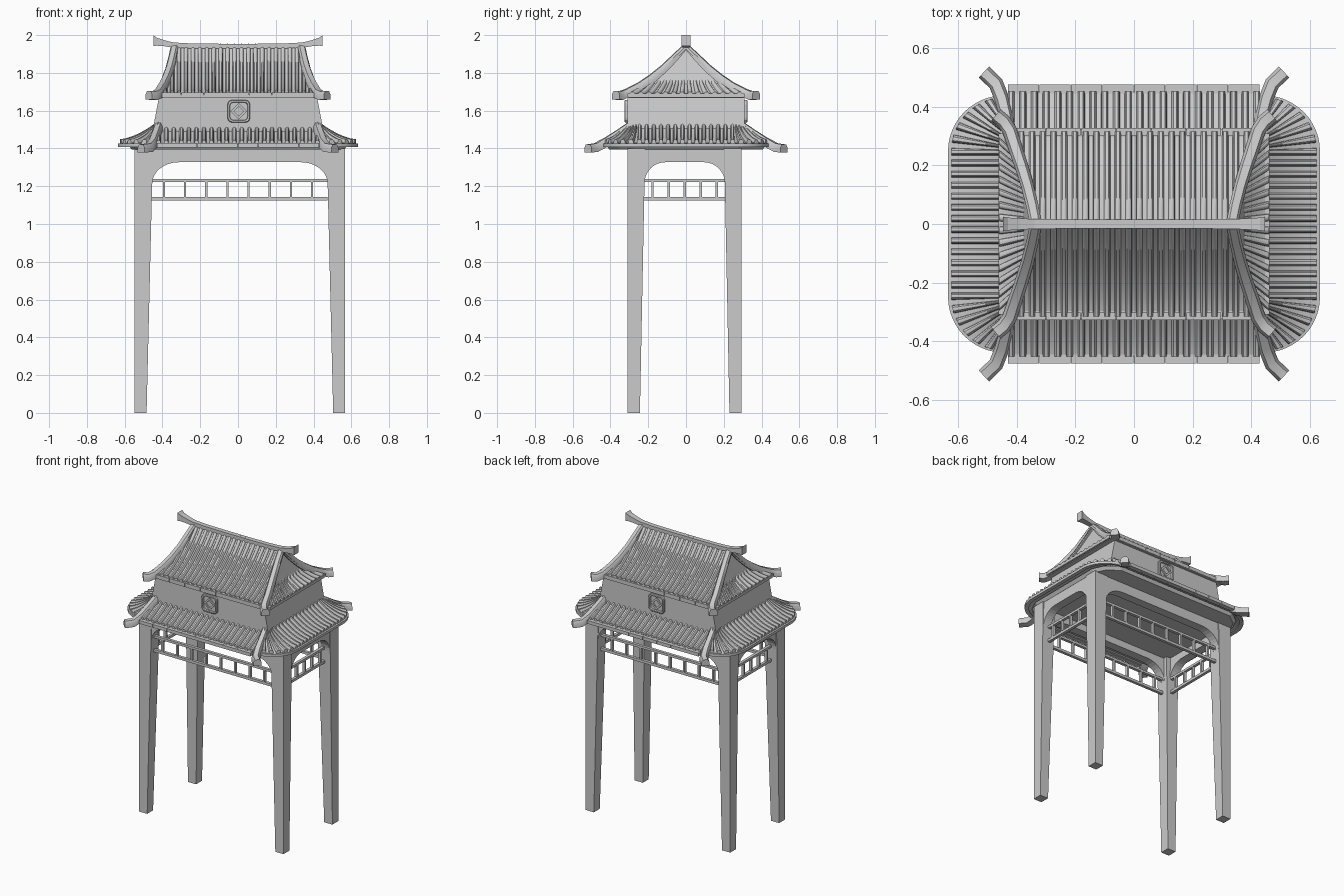
import bpy, bmesh
from math import sin, cos, pi, radians
from mathutils import Vector

if "Cube" in bpy.data.objects:
    bpy.data.objects.remove(bpy.data.objects["Cube"])


def make(name, verts, faces, smooth=False):
    me = bpy.data.meshes.new(name)
    me.from_pydata([tuple(v) for v in verts], [], faces)
    bm = bmesh.new()
    bm.from_mesh(me)
    bmesh.ops.recalc_face_normals(bm, faces=bm.faces)
    bm.to_mesh(me)
    bm.free()
    ob = bpy.data.objects.new(name, me)
    bpy.context.collection.objects.link(ob)
    if smooth:
        bpy.ops.object.select_all(action='DESELECT')
        ob.select_set(True)
        bpy.context.view_layer.objects.active = ob
        bpy.ops.object.shade_smooth_by_angle(angle=radians(35))
    return ob


def loft(name, rings, smooth=False):
    # skin a list of equal loops and cap both ends
    n = len(rings[0])
    faces = [(k*n+i, k*n+(i+1) % n, (k+1)*n+(i+1) % n, (k+1)*n+i)
             for k in range(len(rings)-1) for i in range(n)]
    last = (len(rings)-1)*n
    faces += [tuple(range(n)), tuple(range(last, last+n))]
    return make(name, [v for r in rings for v in r], faces, smooth)


def rect(x0, x1, y0, y1, z):
    return [(x0, y0, z), (x1, y0, z), (x1, y1, z), (x0, y1, z)]


def box(name, x0, x1, y0, y1, z0, z1):
    return loft(name, [rect(x0, x1, y0, y1, z0), rect(x0, x1, y0, y1, z1)])


def ridge(name, path):
    # sweep a chamfered bar; each path point is x, y, z, half width, height
    P = [Vector(p[:3]) for p in path]
    rings = []
    for i, p in enumerate(P):
        d = P[min(i+1, len(P)-1)] - P[max(i-1, 0)]
        side = Vector((-d.y, d.x, 0)).normalized()
        w, h = path[i][3:]
        prof = [(-w, 0), (w, 0), (w, .6*h), (.6*w, h), (-.6*w, h), (-w, .6*h)]
        rings.append([p + side*a + Vector((0, 0, b)) for a, b in prof])
    return loft(name, rings, True)


RIB = [(0, 0), (.2, 0), (.24, .6), (.36, .93), (.5, 1), (.64, .93), (.76, .6), (.8, 0)]


def tiled(name, surf, n, amp=.02, t0=0, t1=1, thick=.015, rows=7):
    # closed sheet over surf(u, t) with rounded ribs running along t
    us = [((i+f)/n, h) for i in range(n) for f, h in RIB] + [(1, 0)]
    m, verts, faces = len(us), [], []
    for layer in (0, 1):
        for r in range(rows+1):
            for u, h in us:
                x, y, z = surf(u, t0+(t1-t0)*r/rows)
                verts.append((x, y, z - thick if layer else z + amp*h))
    L = m*(rows+1)
    for r in range(rows):
        for i in range(m-1):
            q = (r*m+i, r*m+i+1, (r+1)*m+i+1, (r+1)*m+i)
            faces += [q, tuple(k+L for k in reversed(q))]
    edge = list(range(m)) + [r*m+m-1 for r in range(1, rows+1)]
    edge += [rows*m+i for i in range(m-2, -1, -1)] + [r*m for r in range(rows-1, 0, -1)]
    for a, b in zip(edge, edge[1:]+edge[:1]):
        faces.append((a, b, b+L, a+L))
    return make(name, verts, faces, amp > 0)


def slope(xin, xout, yin, yout, zin, zout, k, sy):
    # straight roof slope with parallel tiles trimmed along its hips
    def f(u, t):
        lim = xin + (xout-xin)*t
        x = max(-lim, min(lim, (2*u-1)*max(xin, xout)))
        return x, sy*(yin+(yout-yin)*t), zout + (zin-zout)*(1-t)**k if t < 1 else zout
    return f


def skirt_side(sx):
    # lower end slope: straight middle, fanned rounded corners
    def f(u, t):
        v = abs(2*u-1)
        s = 1 if u > .5 else -1
        if v < .55:
            yi = yo = .25*v/.55
            xo = .635
        else:
            a = (v-.55)/.45
            yi, xo, yo = .25+.06*a, .44+.195*cos(a*1.38), .25+.19*sin(a*1.38)
        return (sx*(.42+(xo-.42)*t), s*(yi+(yo-yi)*t), 1.428+.1*max(0, 1-t)**1.7)
    return f


def gable_side(sx):
    # small tiled strip under each gable
    return lambda u, t: (sx*(.375+.09*t), (2*u-1)*(.22+.09*t), 1.683+.065*max(0, 1-t)**1.4)


# legs with tapering inner faces, slightly off centre
CX, CY = .01, -.007
for sx in (-1, 1):
    for sy in (-1, 1):
        def ring(xi, yi, z):
            return [(CX+sx*x, CY+sy*y, z) for x, y in ((xi, yi), (.557, yi), (.557, .302), (xi, .302))]
        loft('leg', [ring(.494, .237, 0), ring(.46, .209, 1.4)])


# arched beams between the legs
def arch(name, half, rx, place):
    pts = [(-half-.03, 1.405), (-half-.03, 1.215)]
    arc = [(half-rx+rx*cos(a*pi/16), 1.215+.112*sin(a*pi/16)) for a in range(9)]
    pts += [(-x, z) for x, z in arc] + arc[::-1] + [(half+.03, 1.215), (half+.03, 1.405)]
    loft(name, [[place(a, z, d) for a, z in pts] for d in (0, 1)])


# railing made of two bars and a row of posts
def railing(name, half, count, pitch, place):
    def bar(part, a0, a1, z0, z1):
        A, B = place(a0, 0), place(a1, 1)
        x, y = sorted((A[0], B[0])), sorted((A[1], B[1]))
        box(name+part, x[0], x[1], y[0], y[1], z0, z1)
    bar('_bottom_bar', -half, half, 1.124, 1.142)
    bar('_top_bar', -half, half, 1.222, 1.238)
    for i in range(count):
        a = (i-(count-1)/2)*pitch
        bar('_post', a-.006, a+.006, 1.135, 1.23)


for s in (-1, 1):
    arch('long_arch_beam', .464, .14, lambda a, z, d: (CX+a, CY+s*(.297-.06*d), z))
    arch('short_arch_beam', .213, .11, lambda a, z, d: (CX+s*(.552-.06*d), CY+a, z))
    railing('long_railing', .475, 8, .112, lambda a, d: (CX-.01+a, CY+s*(.25+.02*d)))
    railing('short_railing', .222, 5, .085, lambda a, d: (CX+s*(.495+.02*d), CY+a))

# ceiling and eave tray
box('ceiling', -.53, .55, -.29, .28, 1.375, 1.4)
loft('eave_tray', [[(x*k, y*k, z) for x, y in
     ((-.58, -.28), (-.54, -.36), (-.46, -.42), (.46, -.42), (.54, -.36), (.58, -.28),
      (.58, .28), (.54, .36), (.46, .42), (-.46, .42), (-.54, .36), (-.58, .28))]
     for k, z in ((.97, 1.395), (1, 1.415))])

# wall band and upper soffit
loft('wall_band', [rect(-.455, .455, -.31, .31, 1.4), rect(-.455, .455, -.31, .31, 1.48),
                   rect(-.415, .415, -.31, .31, 1.69)])
box('upper_soffit', -.45, .45, -.325, .325, 1.668, 1.682)

for s in (-1, 1):
    # lower roof
    low = slope(.44, .43, .30, .465, 1.497, 1.42, 1.4, s)
    tiled('lower_roof_slope', low, 22, .022, 0, .93)
    for i in range(8):
        x = -.43+i*.1075
        loft('lower_eave_board', [rect(x, x+.106, min(s*.445, s*.477), max(s*.445, s*.477), z)
                                  for z in (1.405, 1.428)])
    end = skirt_side(s)
    tiled('lower_end_slope', end, 24, .02, 0, .95)
    tiled('lower_end_eave', lambda u, t: (end(u, t)[0], end(u, t)[1], end(u, t)[2]-.002),
          24, 0, .86, 1, .018, 1)
    # upper roof
    up = slope(.345, .44, 0, .33, 1.935, 1.683, 1.6, s)
    tiled('upper_roof_slope', up, 24, .02, 0, .96, rows=10)
    for i in range(7):
        x = -.42+i*.12
        box('upper_eave_board', x, x+.118, min(s*.302, s*.328), max(s*.302, s*.328), 1.672, 1.697)
    tiled('upper_end_slope', gable_side(s), 14, .016, 0, .95, rows=4)
    box('upper_end_eave', min(s*.44, s*.463), max(s*.44, s*.463), -.31, .31, 1.672, 1.69)
    # gable wall under the curved verge
    half = [(.33*t, 1.683+.252*(1-t)**1.6) for t in (0, .1, .2, .3, .4, .5, .6, .7)]
    prof = half + [(-y, z) for y, z in half[:0:-1]]
    loft('gable_wall', [[(s*(.392-.06*(z-1.7)/.235-d), y, z-.004) for y, z in prof] for d in (0, .03)])
    # hip ridges with kicked-out ends
    for sy in (-1, 1):
        ridge('upper_hip_ridge', [(s*x, sy*y, z, w, h) for x, y, z, w, h in
              ((.335, .0, 1.93, .02, .03), (.348, .065, 1.862, .021, .038), (.364, .13, 1.796, .022, .042),
               (.382, .19, 1.747, .023, .043), (.402, .25, 1.705, .024, .044), (.425, .32, 1.668, .025, .045),
               (.445, .35, 1.657, .026, .045), (.472, .372, 1.66, .026, .045))])
        ridge('lower_hip_ridge', [(s*x, sy*y, z, w, h) for x, y, z, w, h in
              ((.42, .295, 1.495, .022, .05), (.435, .36, 1.45, .023, .05), (.452, .43, 1.405, .025, .05),
               (.472, .48, 1.382, .026, .045), (.513, .519, 1.378, .026, .043))])

# main ridge with upturned ends
half = [(.08, 1.928, .016, .026), (.25, 1.93, .016, .026), (.34, 1.933, .017, .028),
        (.39, 1.941, .019, .032), (.43, 1.944, .022, .042), (.448, 1.942, .025, .058)]
loft('main_ridge', [[(sg*x, y, zz) for y, zz in ((-w, z), (w, z), (w, z+h), (-w, z+h))]
     for sg, seq in ((-1, half[::-1]), (1, half)) for x, z, w, h in seq])


# medallions: rounded frame around a raised diamond
def loop(r, c, y):
    return [(.004+sx*(r-c)+c*cos(q+a), y, 1.597+sz*(r-c)+c*sin(q+a))
            for sx, sz, q in ((1, 1, 0), (-1, 1, pi/2), (-1, -1, pi), (1, -1, 3*pi/2))
            for a in (0, pi/6, pi/3, pi/2)]


def diamond(r, y):
    return [(.004+r, y, 1.597), (.004, y, 1.597+r), (.004-r, y, 1.597), (.004, y, 1.597-r)]


for s in (-1, 1):
    loft('medallion_frame', [loop(.06, .025, s*.305), loop(.06, .025, s*.322), loop(.056, .022, s*.326),
                             loop(.048, .018, s*.326), loop(.046, .016, s*.315)])
    loft('medallion_diamond', [diamond(.043, s*.31), diamond(.043, s*.324),
                               diamond(.026, s*.324), diamond(.026, s*.316)])
